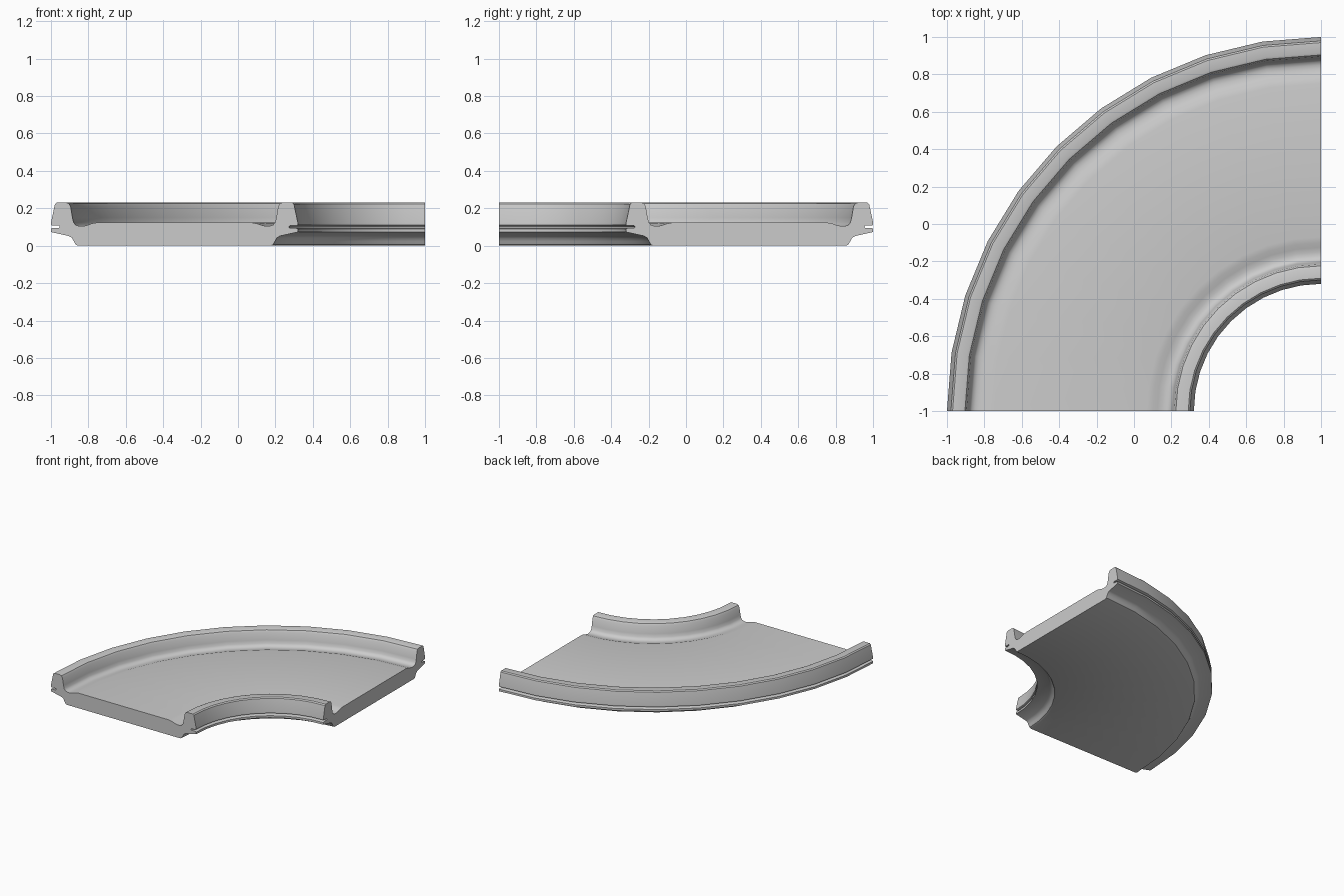
import bpy, bmesh
from math import sin, cos, radians

if "Cube" in bpy.data.objects:
    bpy.data.objects.remove(bpy.data.objects["Cube"])

R_IN, R_OUT, STEPS = 0.68, 2.0, 10
CENTRE = (1.0, -1.0)

# Rim section: (distance in from the outer edge, height), from underside round to floor
rim = [(0.145, 0.0), (0.132, 0.006), (0.122, 0.024), (0.112, 0.042), (0.095, 0.052),
       (0.0, 0.073), (0.0, 0.09), (0.008, 0.094), (0.042, 0.094), (0.048, 0.1),
       (0.042, 0.107), (0.008, 0.107), (0.0, 0.111), (0.0, 0.123),
       (0.021, 0.222), (0.03, 0.23), (0.083, 0.23), (0.096, 0.225), (0.105, 0.21),
       (0.115, 0.15), (0.121, 0.125), (0.132, 0.111), (0.15, 0.105), (0.17, 0.104),
       (0.195, 0.11), (0.22, 0.119), (0.25, 0.124)]

# Full section: outer rim plus mirrored inner rim
profile = [(R_OUT - d, z) for d, z in rim] + [(R_IN + d, z) for d, z in reversed(rim)]

# Sweep the section through a quarter turn and cap both ends
bm = bmesh.new()
rings = []
for i in range(STEPS + 1):
    a = radians(90 * i / STEPS)
    rings.append([bm.verts.new((CENTRE[0] - r * cos(a), CENTRE[1] + r * sin(a), z))
                  for r, z in profile])
n = len(profile)
for a, b in zip(rings, rings[1:]):
    for j in range(n):
        k = (j + 1) % n
        bm.faces.new((a[j], a[k], b[k], b[j]))
bm.faces.new(rings[0])
bm.faces.new(rings[-1][::-1])
bmesh.ops.recalc_face_normals(bm, faces=bm.faces)

mesh = bpy.data.meshes.new("curved_channel")
bm.to_mesh(mesh)
bm.free()
track = bpy.data.objects.new("curved_channel", mesh)
bpy.context.collection.objects.link(track)
bpy.context.view_layer.objects.active = track
track.select_set(True)
bpy.ops.object.shade_smooth_by_angle(angle=radians(35))
